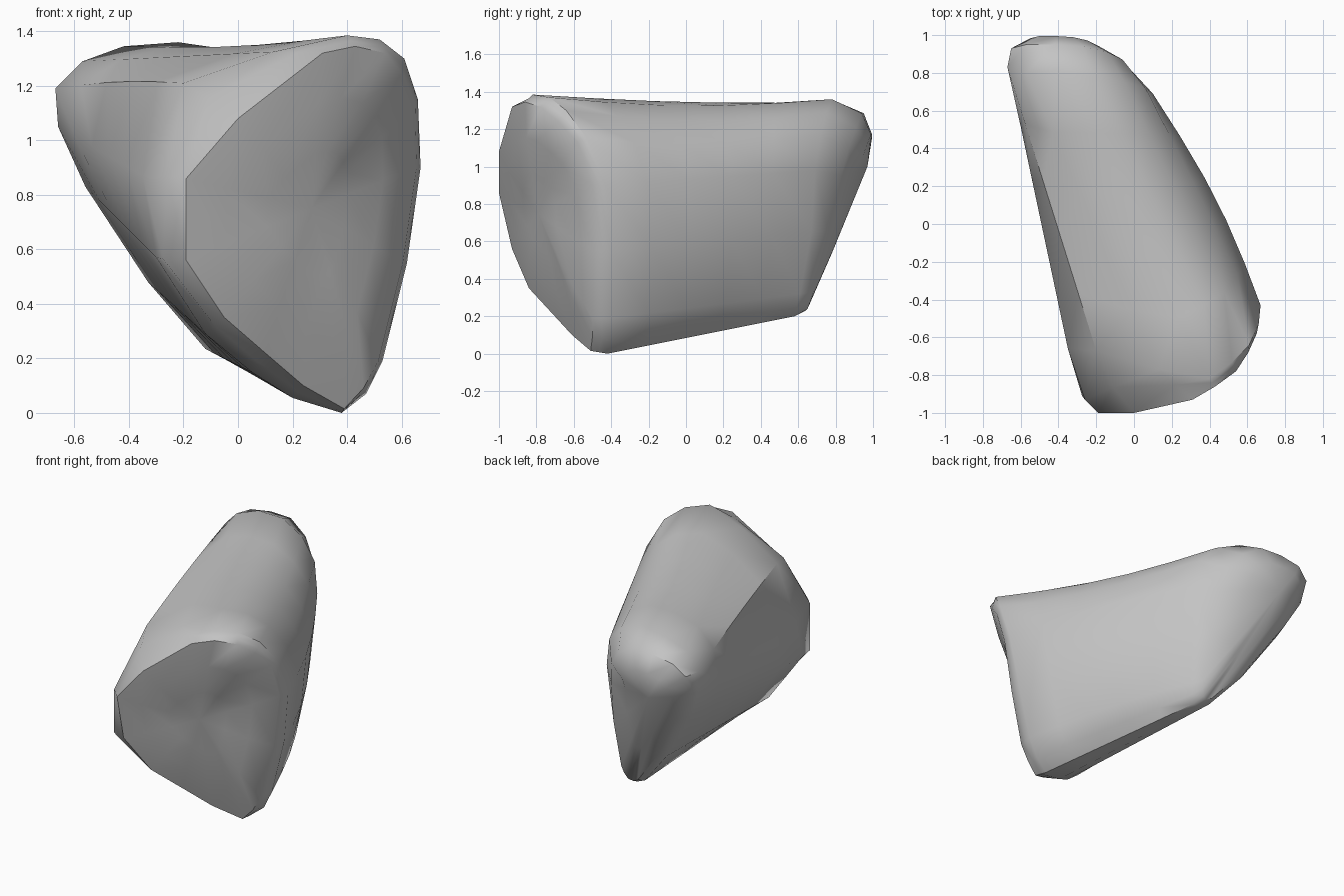
import bpy, bmesh, math
from mathutils import Vector

if "Cube" in bpy.data.objects:
    bpy.data.objects.remove(bpy.data.objects["Cube"])

# Matching outlines, running clockwise from the left edge
front_face = [(-.19, -1, .86), (0, -1, 1.08), (.31, -.93, 1.32), (.43, -.86, 1.345),
              (.54, -.78, 1.32), (.605, -.68, 1.24), (.65, -.58, 1.13), (.655, -.5, .9),
              (.605, -.49, .55), (.515, -.5, .19), (.46, -.5, .09), (.39, -.51, .015),
              (.24, -.61, .1), (.1, -.72, .22), (-.05, -.84, .35), (-.19, -.93, .56)]
front_rim = [(-.35, -.66, .87), (-.2, -.67, 1.21), (.13, -.77, 1.325), (.4, -.82, 1.385),
             (.52, -.73, 1.37), (.61, -.64, 1.3), (.66, -.53, 1.15), (.67, -.43, .9),
             (.62, -.4, .55), (.53, -.4, .19), (.47, -.4, .07), (.38, -.42, 0),
             (.2, -.5, .055), (.05, -.6, .15), (-.12, -.7, .29), (-.3, -.79, .57)]
back_rim = [(-.66, .8, 1.05), (-.67, .83, 1.19), (-.57, .8, 1.29), (-.42, .81, 1.345),
            (-.22, .78, 1.36), (-.05, .75, 1.29), (.06, .72, 1.17), (.1, .69, .98),
            (.07, .67, .65), (.05, .61, .32), (.03, .59, .25), (0, .58, .2),
            (-.05, .58, .2), (-.12, .6, .235), (-.33, .67, .48), (-.56, .74, .83)]
back_face = [(-.66, .86, 1.06), (-.65, .93, 1.19), (-.57, .95, 1.26), (-.42, .95, 1.285),
             (-.27, .94, 1.285), (-.14, .91, 1.21), (-.06, .87, 1.1), (-.03, .83, .95),
             (0, .76, .65), (0, .68, .33), (-.01, .665, .28), (-.03, .65, .24),
             (-.06, .64, .23), (-.1, .65, .25), (-.31, .75, .5), (-.53, .86, .85)]


def blend(a, b, t):
    return [Vector(p).lerp(Vector(q), t) for p, q in zip(a, b)]


def inset(ring, centre, t, push, low_push):
    return [Vector(p).lerp(centre, t) + Vector((0, push if p[2] > .95 else low_push, 0))
            for p in ring]


# Narrow shoulder between front face and rim, fuller along the left edge
shoulder = blend(front_face, front_rim, .5)
shoulder[0] += Vector((.01, -.1, 0))
shoulder[1] += Vector((-.01, -.03, .01))
shoulder[15] += Vector((-.03, -.05, 0))

# Body stations: right flank bulges, top sags towards its right edge
sag = {1: .015, 3: -.02, 4: -.04, 5: -.05, 6: -.04}
bulge = {6: .015, 7: .05, 8: .05, 9: .04}
body = []
for k in range(1, 5):
    ring = blend(front_rim, back_rim, k / 5)
    s = math.sin(math.pi * k / 5)
    for i, p in enumerate(ring):
        p.x += bulge.get(i, 0) * s
        p.z += sag.get(i, 0) * s
    body.append(ring)

front_centre = Vector((.27, -.785, .75))
back_centre = Vector((-.4, .97, 1.0))
rings = ([inset(front_face, front_centre, t, -d, -d) for t, d in ((.65, .012), (.32, .018))] +
         [front_face, shoulder, front_rim] + body +
         [back_rim, back_face, inset(back_face, back_centre, .4, .037, .005)])

# Loft the stone and close both ends
bm = bmesh.new()
loops = [[bm.verts.new(p) for p in ring] for ring in rings]
n = len(front_face)
for a, b in zip(loops, loops[1:]):
    for i in range(n):
        j = (i + 1) % n
        bm.faces.new((a[i], a[j], b[j], b[i]))
for loop, centre in ((loops[0], front_centre + Vector((0, -.005, 0))),
                     (loops[-1], back_centre)):
    tip = bm.verts.new(centre)
    for i in range(n):
        bm.faces.new((loop[i], loop[(i + 1) % n], tip))
bmesh.ops.recalc_face_normals(bm, faces=bm.faces)

mesh = bpy.data.meshes.new("stone")
bm.to_mesh(mesh)
bm.free()
stone = bpy.data.objects.new("stone", mesh)
bpy.context.collection.objects.link(stone)

grey = bpy.data.materials.new("stone grey")
grey.diffuse_color = (.55, .55, .55, 1)
grey.use_nodes = True
grey.node_tree.nodes["Principled BSDF"].inputs["Base Color"].default_value = grey.diffuse_color
mesh.materials.append(grey)

bpy.context.view_layer.objects.active = stone
stone.select_set(True)
bpy.ops.object.shade_smooth_by_angle(angle=math.radians(45))
